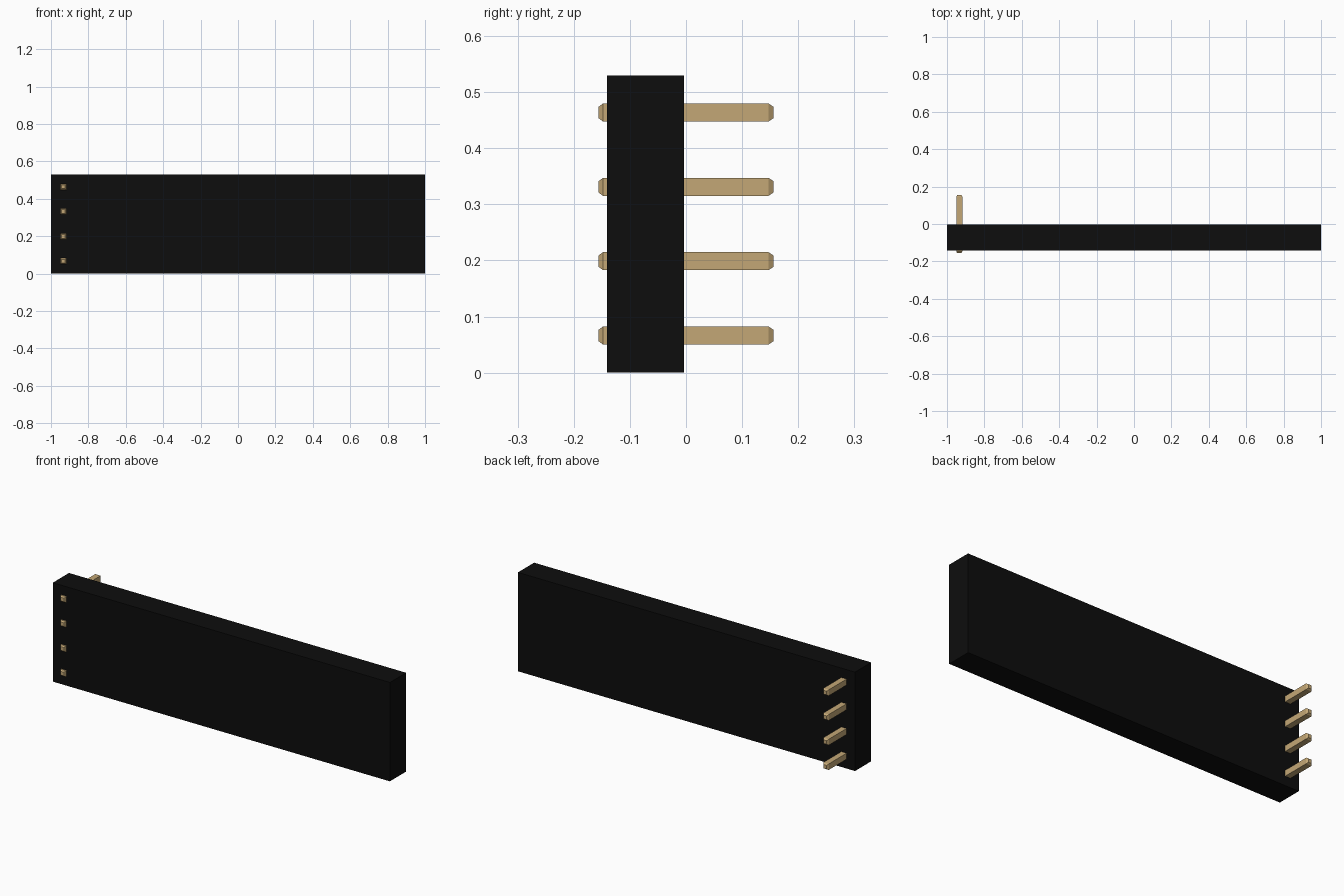
import bpy
import bmesh

cube = bpy.data.objects.get("Cube")
if cube:
    bpy.data.objects.remove(cube, do_unlink=True)


def make_material(name, rgb):
    mat = bpy.data.materials.new(name)
    mat.use_nodes = True
    color = (*rgb, 1.0)
    mat.diffuse_color = color
    mat.node_tree.nodes["Principled BSDF"].inputs["Base Color"].default_value = color
    return mat


def add_object(name, bm, mat):
    bmesh.ops.recalc_face_normals(bm, faces=bm.faces[:])
    mesh = bpy.data.meshes.new(name)
    bm.to_mesh(mesh)
    bm.free()
    mesh.materials.append(mat)
    obj = bpy.data.objects.new(name, mesh)
    bpy.context.collection.objects.link(obj)
    return obj


black = make_material("black plastic", (0.004, 0.004, 0.004))
gold = make_material("gold metal", (0.55, 0.39, 0.18))

# Housing block
HEIGHT = 0.53
bm = bmesh.new()
bmesh.ops.create_cube(bm, size=1)
for v in bm.verts:
    v.co.x *= 2.0
    v.co.y = -0.0725 + v.co.y * 0.137
    v.co.z = (v.co.z + 0.5) * HEIGHT
add_object("housing", bm, black)

# Square pins through the housing, with tapered tips at both ends
PIN_PROFILE = [(-0.156, 0.010), (-0.148, 0.016), (0.147, 0.016), (0.156, 0.010)]


def add_pin(name, x, z):
    bm = bmesh.new()
    rings = []
    for y, r in PIN_PROFILE:
        corners = [(-r, -r), (r, -r), (r, r), (-r, r)]
        rings.append([bm.verts.new((dx, y, dz)) for dx, dz in corners])
    for a, b in zip(rings, rings[1:]):
        for i in range(4):
            j = (i + 1) % 4
            bm.faces.new((a[i], a[j], b[j], b[i]))
    bm.faces.new(rings[0])
    bm.faces.new(rings[-1])
    add_object(name, bm, gold).location = (x, 0, z)


for i in range(4):
    add_pin(f"pin_{i + 1}", -0.934, HEIGHT / 2 + (i - 1.5) * 0.1325)
